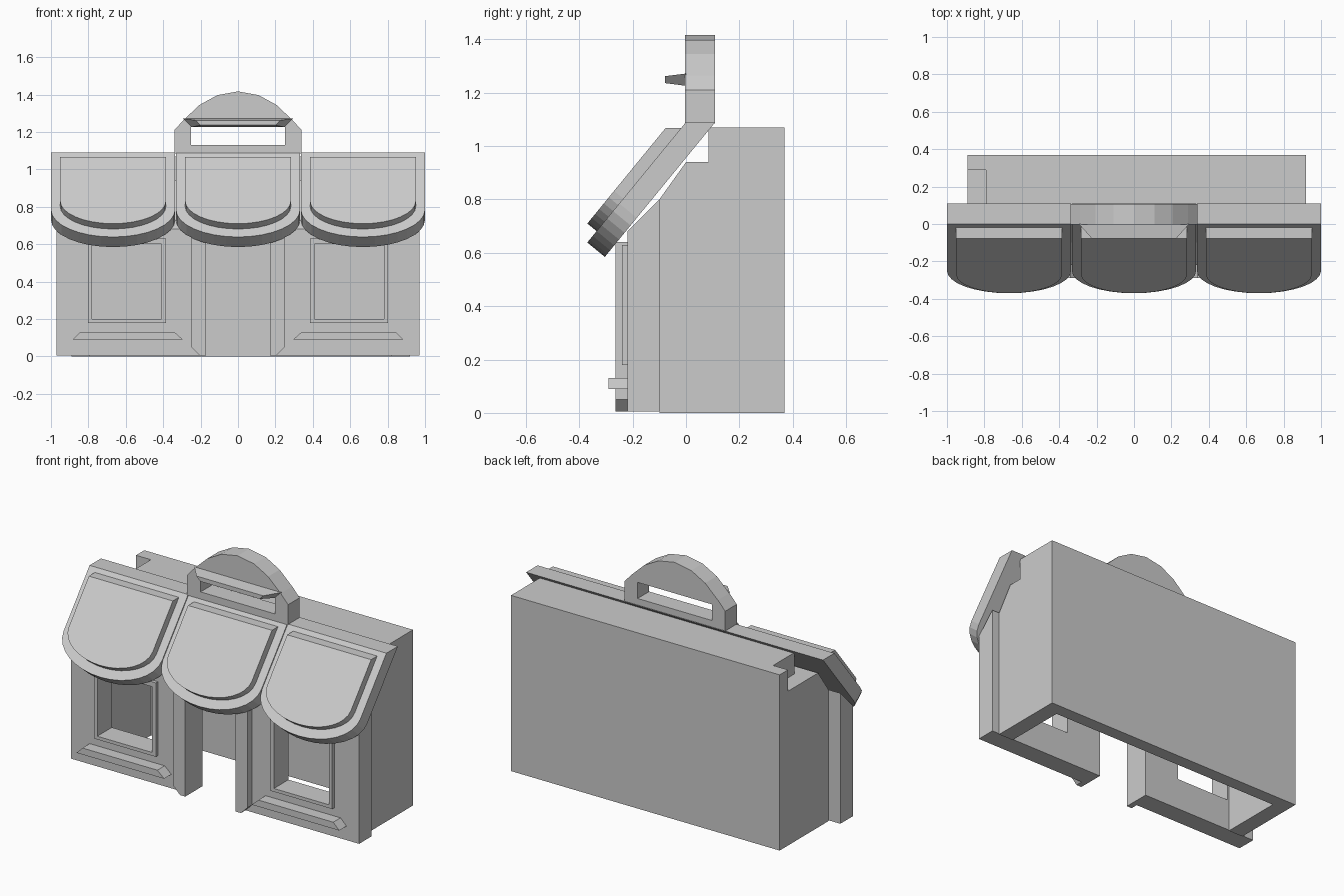
import bpy, bmesh, math

if "Cube" in bpy.data.objects:
    bpy.data.objects.remove(bpy.data.objects["Cube"])


def make(name, verts, faces):
    me = bpy.data.meshes.new(name)
    me.from_pydata(verts, [], faces)
    bm = bmesh.new()
    bm.from_mesh(me)
    bmesh.ops.recalc_face_normals(bm, faces=bm.faces)
    bm.to_mesh(me)
    bm.free()
    ob = bpy.data.objects.new(name, me)
    bpy.context.collection.objects.link(ob)
    return ob


def loft(name, a, b):
    """Solid between two matching closed outlines."""
    n = len(a)
    faces = [tuple(range(n)), tuple(range(n, 2 * n))]
    faces += [(i, (i + 1) % n, n + (i + 1) % n, n + i) for i in range(n)]
    return make(name, a + b, faces)


def prism_x(name, yz, x0, x1):
    return loft(name, [(x0, y, z) for y, z in yz], [(x1, y, z) for y, z in yz])


def prism_y(name, xz, y0, y1):
    return loft(name, [(x, y0, z) for x, z in xz], [(x, y1, z) for x, z in xz])


def box(name, x0, x1, y0, y1, z0, z1):
    return prism_y(name, [(x0, z0), (x1, z0), (x1, z1), (x0, z1)], y0, y1)


def cut(ob, cutter):
    m = ob.modifiers.new("opening", 'BOOLEAN')
    m.operation = 'DIFFERENCE'
    m.solver = 'EXACT'
    m.object = cutter
    cutter.hide_render = True
    cutter.hide_set(True)


# Hollow building shell, open underneath; left wall top is notched
prism_x("right_wall", [(-.1, 0), (.37, 0), (.37, 1.07), (.085, 1.07), (.085, .94),
                       (0, .94), (-.1, .8)], .82, .92)
prism_x("left_wall", [(-.1, 0), (.29, 0), (.29, .94), (0, .94), (-.1, .8)], -.89, -.79)
box("back_wall", -.89, .82, .29, .37, 0, 1.07)
prism_x("roof", [(.29, 1.07), (.085, 1.07), (.085, .94), (0, .94), (-.1, .8),
                 (-.1, .7), (.03, .87), (.29, .87)], -.79, .82)

# Shop front: two window panels joined by a lintel over the doorway
for s, side in ((-1, "left"), (1, "right")):
    panel = prism_x(side + "_front_panel", [(-.22, .005), (-.1, .005), (-.1, .8), (-.22, .68)],
                    *sorted((s * .17, s * .97)))
    xa, xb = sorted((s * .41, s * .78))
    hole = box(side + "_window_cutter", xa, xb, -.35, 0, .2, .6)
    cut(panel, hole)
    xa, xb = sorted((s * .385, s * .803))
    frame = box(side + "_window_frame", xa, xb, -.24, -.215, .18, .63)
    cut(frame, hole)
    # sill with sloping ends
    prism_y(side + "_window_sill", [(s * x, z) for x, z in
            ((.295, .09), (.885, .09), (.845, .13), (.34, .13))], -.29, -.22)
    # door jamb with clipped outer foot
    prism_y(side + "_door_jamb", [(s * x, z) for x, z in
            ((.17, .005), (.205, .005), (.25, .05), (.25, .64), (.17, .64))], -.265, -.22)
prism_x("door_lintel", [(-.22, .65), (-.1, .65), (-.1, .8), (-.22, .68)], -.17, .17)

# Awnings: sloping slabs with rounded lower edge and a raised panel
SLOPE = 1.22
L = math.hypot(1, SLOPE)
NY, NZ = -SLOPE / L, 1 / L


def tongue(name, cx, hw, top, y_mid, y_end, rise, thick, n=16):
    """rise lifts the slab along the slope normal; top edge is cut level."""
    def flat(off):
        y_top = (top - 1.09) / SLOPE - off * L / SLOPE
        pts = [(cx - hw, y_top, top)]
        for i in range(n + 1):
            a = math.pi * i / n
            y = y_mid - (y_mid - y_end) * math.sin(a)
            z = 1.09 + y * SLOPE
            pts.append((cx - hw * math.cos(a), y + NY * off, z + NZ * off))
        pts.append((cx + hw, y_top, top))
        return pts
    return loft(name, flat(rise), flat(rise - thick))


for cx, label in ((-.668, "left"), (0, "middle"), (.668, "right")):
    tongue(label + "_awning", cx, .332, 1.09, -.25, -.37, 0, .085)
    tongue(label + "_awning_panel", cx, .283, 1.067, -.235, -.335, .045, .047)

# Arched sign board: one ring profile with a wide slot
half = [(.34, 1.21), (.29, 1.265), (.205, 1.345), (.11, 1.397)]
arch = [(-.34, 1.085), (.34, 1.085)] + half + [(0, 1.417)] + [(-x, z) for x, z in reversed(half)]
sign = prism_y("sign_arch", arch, -.003, .108)
slot = box("sign_slot_cutter", -.25, .25, -.2, .3, 1.13, 1.228)
cut(sign, slot)

# Tapered ledge above the slot
loft("sign_ledge",
     [(-.25, 0, 1.226), (.25, 0, 1.226), (.295, 0, 1.272), (-.295, 0, 1.272)],
     [(-.2, -.078, 1.236), (.2, -.078, 1.236), (.225, -.078, 1.262), (-.225, -.078, 1.262)])
